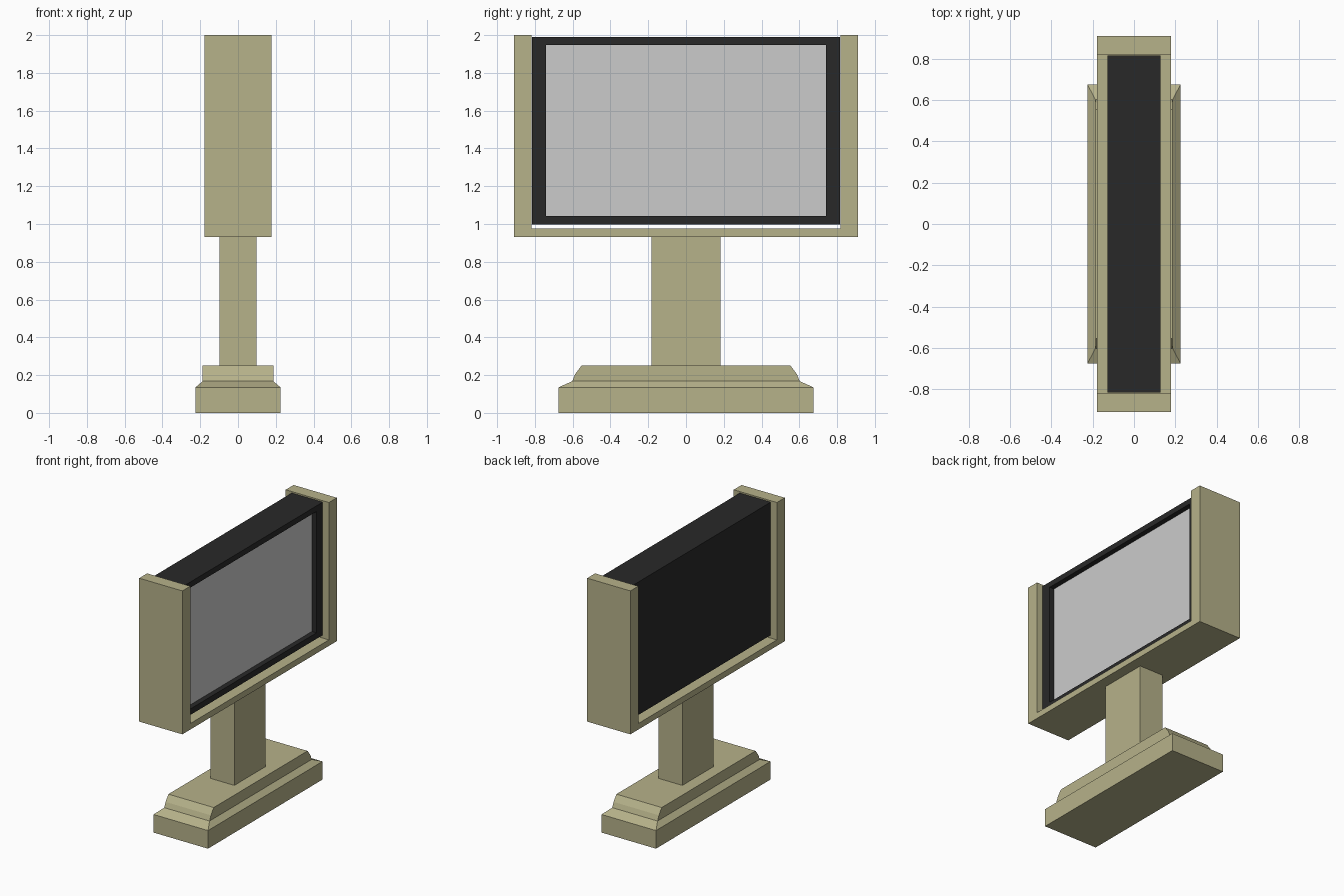
import bpy, bmesh

if "Cube" in bpy.data.objects:
    bpy.data.objects.remove(bpy.data.objects["Cube"])


def material(name, rgb):
    m = bpy.data.materials.new(name)
    m.diffuse_color = (*rgb, 1)
    m.use_nodes = True
    m.node_tree.nodes["Principled BSDF"].inputs["Base Color"].default_value = m.diffuse_color
    return m


BEIGE = material("beige", (0.47, 0.445, 0.255))
BLACK = material("black", (0.022, 0.022, 0.022))


def finish(name, bm, mat=None):
    bmesh.ops.recalc_face_normals(bm, faces=bm.faces)
    mesh = bpy.data.meshes.new(name)
    bm.to_mesh(mesh)
    bm.free()
    ob = bpy.data.objects.new(name, mesh)
    bpy.context.collection.objects.link(ob)
    if mat:
        mesh.materials.append(mat)
    return ob


def loft(name, rings, mat):
    """Stack rectangles given as (half x, half y, z) and cap the ends."""
    bm = bmesh.new()
    loops = [[bm.verts.new((sx * hx, sy * hy, z))
              for sx, sy in ((-1, -1), (1, -1), (1, 1), (-1, 1))]
             for hx, hy, z in rings]
    for a, b in zip(loops, loops[1:]):
        for i in range(4):
            j = (i + 1) % 4
            bm.faces.new((a[i], a[j], b[j], b[i]))
    bm.faces.new(loops[0])
    bm.faces.new(loops[-1])
    return finish(name, bm, mat)


def extrude_x(name, profile, x0, x1, mat):
    """Extrude a (y, z) profile along x."""
    bm = bmesh.new()
    face = bm.faces.new([bm.verts.new((x0, y, z)) for y, z in profile])
    out = bmesh.ops.extrude_face_region(bm, geom=[face])["geom"]
    bmesh.ops.translate(bm, vec=(x1 - x0, 0, 0),
                        verts=[v for v in out if isinstance(v, bmesh.types.BMVert)])
    return finish(name, bm, mat)


# Stepped foot with sloped ledge and chamfered ends
loft("base", [(0.225, 0.675, 0), (0.225, 0.675, 0.135), (0.187, 0.602, 0.168),
              (0.187, 0.587, 0.205), (0.187, 0.553, 0.25)], BEIGE)

# Post
loft("post", [(0.098, 0.183, 0.25), (0.098, 0.183, 0.93)], BEIGE)

# U-shaped cradle, open at the top
half = [(0.91, 0.93), (0.91, 2.0), (0.817, 2.0), (0.817, 0.975)]
extrude_x("cradle", half + [(-y, z) for y, z in reversed(half)], -0.178, 0.178, BEIGE)

# Display housing with a recess in the +x face
FRONT, DEPTH = 0.128, 0.04
housing = loft("display_housing", [(FRONT, 0.816, 0.998), (FRONT, 0.816, 1.99)], BLACK)
bm = bmesh.new()
bm.from_mesh(housing.data)
bm.faces.ensure_lookup_table()
face = max(bm.faces, key=lambda f: f.calc_center_median().x)
bmesh.ops.inset_region(bm, faces=[face], thickness=0.04)
for v in face.verts:
    v.co.y = 0.742 if v.co.y > 0 else -0.742
    v.co.z = 1.948 if v.co.z > 1.5 else 1.043
hole = bmesh.ops.extrude_discrete_faces(bm, faces=[face])["faces"][0]
bmesh.ops.translate(bm, vec=(-DEPTH, 0, 0), verts=hole.verts)
bm.to_mesh(housing.data)
bm.free()

# Grey screen lying in the recess
bm = bmesh.new()
sx = FRONT - DEPTH + 0.002
bm.faces.new([bm.verts.new((sx, y, z)) for y, z in
              ((-0.742, 1.043), (0.742, 1.043), (0.742, 1.948), (-0.742, 1.948))])
finish("screen", bm)
